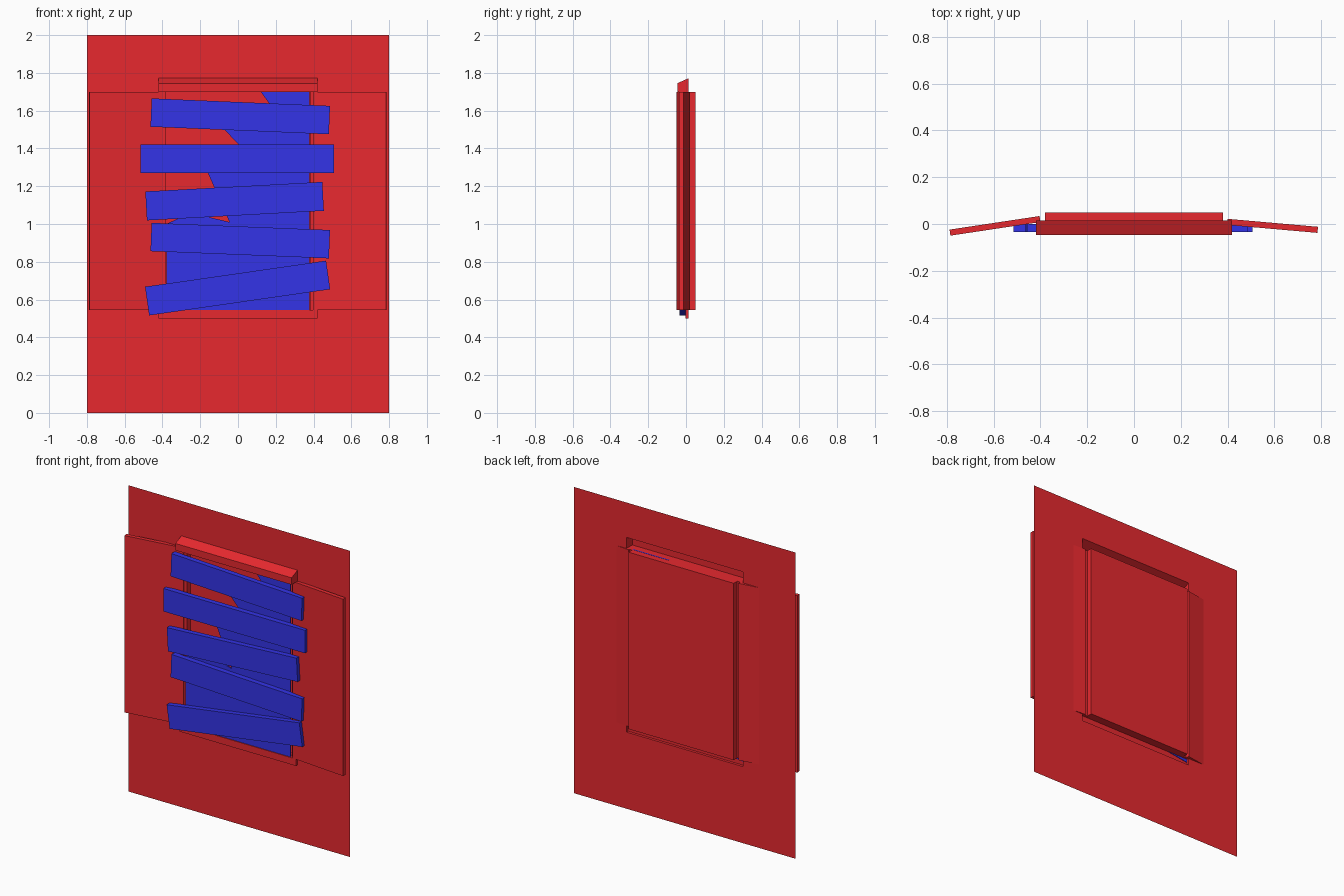
import bpy, bmesh
from math import radians, atan2, hypot
from mathutils import Vector

if "Cube" in bpy.data.objects:
    bpy.data.objects.remove(bpy.data.objects["Cube"])


def material(name, rgb):
    m = bpy.data.materials.new(name)
    m.diffuse_color = (*rgb, 1)
    m.use_nodes = True
    m.node_tree.nodes["Principled BSDF"].inputs["Base Color"].default_value = m.diffuse_color
    return m


RED = material("red_paint", (0.8, 0.022, 0.028))
BLUE = material("blue_paint", (0.033, 0.033, 0.8))


def add_object(name, bm, mat):
    me = bpy.data.meshes.new(name)
    bm.to_mesh(me)
    bm.free()
    me.materials.append(mat)
    ob = bpy.data.objects.new(name, me)
    bpy.context.collection.objects.link(ob)
    return ob


def box(name, center, size, mat, rot=(0, 0, 0)):
    bm = bmesh.new()
    bmesh.ops.create_cube(bm, size=1)
    bmesh.ops.scale(bm, vec=size, verts=bm.verts)
    ob = add_object(name, bm, mat)
    ob.location = center
    ob.rotation_euler = rot
    return ob


# Wall sheet: a grid of cells, with the window pushed back and the sill and lintel pulled forward
WALL_Y = 0.014
xs = [-0.8, -0.42, -0.38, 0.38, 0.42, 0.8]
zs = [0, 0.5, 0.545, 1.7, 1.772, 2]
bm = bmesh.new()
grid = [[bm.verts.new((x, WALL_Y, z)) for x in xs] for z in zs]
cells = {(r, c): bm.faces.new((grid[r][c], grid[r][c + 1],
                               grid[r + 1][c + 1], grid[r + 1][c]))
         for r in range(5) for c in range(5)}


def push(keys, y):
    res = bmesh.ops.extrude_face_region(bm, geom=[cells[k] for k in keys])
    old = [cells[k] for k in keys if cells[k].is_valid]
    if old:
        bmesh.ops.delete(bm, geom=old, context='FACES_ONLY')
    verts = [g for g in res["geom"] if isinstance(g, bmesh.types.BMVert)]
    for v in verts:
        v.co.y = y
    return verts


push([(2, 2)], 0.05)                          # window recess
push([(1, 1), (1, 2), (1, 3)], -0.003)        # sill
for v in push([(3, 1), (3, 2), (3, 3)], -0.046):   # lintel with sloping top
    if v.co.z > 1.75:
        v.co.z = 1.745
add_object("wall", bm, RED)


# Shutters, hinged slightly ajar: back edge given by its two ends
def shutter(name, a, b, thick=0.026):
    a, b = Vector(a), Vector(b)
    d = b - a
    mid = (a + b) / 2 + Vector((d.y, -d.x)).normalized() * thick / 2
    box(name, (mid.x, mid.y, 1.1225), (hypot(*d), thick, 1.155), RED,
        (0, 0, atan2(d.y, d.x)))


shutter("left_shutter", (-0.789, -0.024), (-0.404, 0.034))
shutter("right_shutter", (0.40, 0.022), (0.787, -0.012))

# Planks nailed across the window: centre x, centre z, length, height, tilt
planks = [(0.012, 1.570, 0.945, 0.15, -2.4),
          (-0.004, 1.346, 1.022, 0.15, 0),
          (-0.018, 1.121, 0.938, 0.153, 3.1),
          (0.012, 0.912, 0.945, 0.15, -2.3),
          (-0.002, 0.661, 0.968, 0.153, 8.2)]
for i, (x, z, length, height, tilt) in enumerate(planks):
    box(f"plank_{i + 1}", (x, -0.017, z), (length, 0.034, height), BLUE,
        (0, -radians(tilt), 0))

# Broken window pane with a jagged left edge
outline = [(-0.379, 0.546), (0.378, 0.546), (0.378, 1.701), (0.12, 1.701),
           (0.2, 1.59), (-0.1, 1.53), (0.06, 1.36), (-0.19, 1.34),
           (-0.045, 1.01), (-0.25, 1.06), (-0.379, 1.0)]
bm = bmesh.new()
face = bm.faces.new([bm.verts.new((x, 0, z)) for x, z in outline])
res = bmesh.ops.extrude_face_region(bm, geom=[face], use_keep_orig=True)
for v in [g for g in res["geom"] if isinstance(g, bmesh.types.BMVert)]:
    v.co.y = 0.008
bmesh.ops.recalc_face_normals(bm, faces=bm.faces)
add_object("broken_glass", bm, BLUE)
